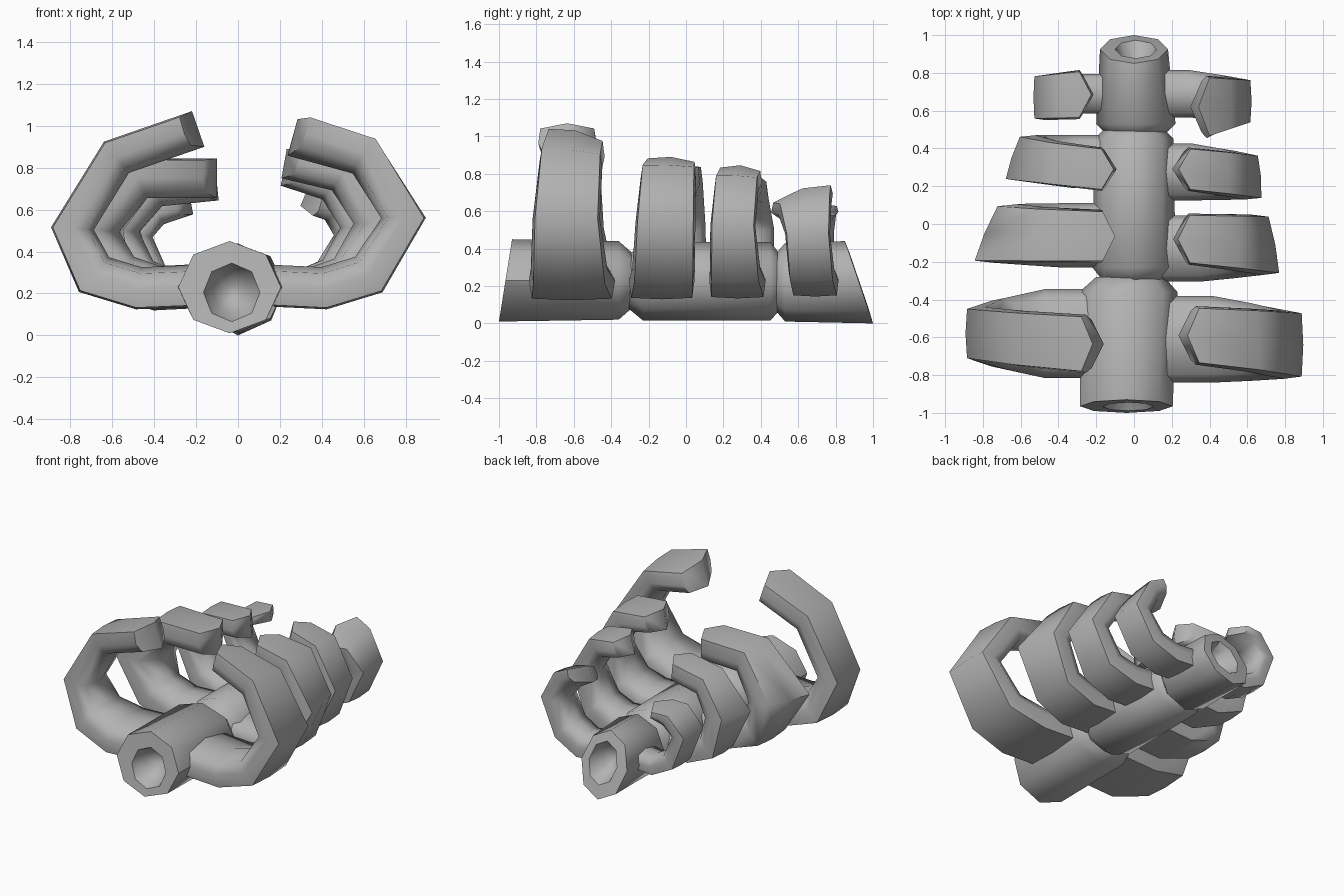
import bpy, bmesh, math
from mathutils import Vector

cube = bpy.data.objects.get("Cube")
if cube:
    bpy.data.objects.remove(cube, do_unlink=True)

# One plain grey material
grey = bpy.data.materials.new("plain_grey")
grey.use_nodes = True
colour = (0.45, 0.45, 0.45, 1)
grey.diffuse_color = colour
grey.node_tree.nodes["Principled BSDF"].inputs["Base Color"].default_value = colour


def loft(name, rings, smooth_angle):
    """Skin a list of eight-point rings and close both ends with a ridged cap."""
    bm = bmesh.new()
    loops = [[bm.verts.new(p) for p in ring] for ring in rings]
    for a, b in zip(loops, loops[1:]):
        for i in range(8):
            j = (i + 1) % 8
            bm.faces.new((a[i], a[j], b[j], b[i]))
    for end in (loops[0], loops[-1]):
        bm.faces.new(end[:5])
        bm.faces.new(end[4:] + end[:1])
    bmesh.ops.recalc_face_normals(bm, faces=bm.faces)
    mesh = bpy.data.meshes.new(name)
    bm.to_mesh(mesh)
    bm.free()
    mesh.materials.append(grey)
    obj = bpy.data.objects.new(name, mesh)
    bpy.context.collection.objects.link(obj)
    bpy.ops.object.select_all(action='DESELECT')
    obj.select_set(True)
    bpy.context.view_layer.objects.active = obj
    bpy.ops.object.shade_smooth_by_angle(angle=math.radians(smooth_angle))


def octagon(y, x, z, rx, rz, slant=0):
    """Eight-sided spine ring, leaning by slant along y at its top."""
    ring = []
    for k in range(8):
        a = math.tau * k / 8
        ring.append(Vector((x + rx * math.sin(a),
                            y + slant * math.cos(a), z + rz * math.cos(a))))
    return ring


# Spine: three blocks with tapered joints, hollow at both outer ends
loft("spine_front", [
    octagon(-0.81, -0.03, 0.21, 0.03, 0.03),
    octagon(-0.86, -0.03, 0.21, 0.09, 0.1, 0.01),
    octagon(-0.967, -0.03, 0.205, 0.135, 0.14, 0.022),
    octagon(-0.965, -0.04, 0.23, 0.245, 0.22, 0.035),
    octagon(-0.36, -0.03, 0.23, 0.26, 0.21),
    octagon(-0.28, -0.02, 0.23, 0.18, 0.14)], 50)
loft("spine_middle", [
    octagon(-0.32, 0, 0.22, 0.15, 0.13),
    octagon(-0.23, 0, 0.225, 0.22, 0.21),
    octagon(0.45, 0, 0.225, 0.21, 0.21),
    octagon(0.52, 0, 0.22, 0.14, 0.13)], 50)
loft("spine_back", [
    octagon(0.46, 0.01, 0.22, 0.14, 0.13),
    octagon(0.53, 0.01, 0.22, 0.21, 0.21),
    octagon(0.925, 0, 0.22, 0.18, 0.22, -0.075),
    octagon(0.925, 0.01, 0.23, 0.11, 0.14, -0.048),
    octagon(0.82, 0.01, 0.23, 0.07, 0.09, -0.02),
    octagon(0.78, 0.01, 0.23, 0.02, 0.03)], 50)


def rib(name, side, reach, mid, shoulder, top, tip, ys, widths, thick,
        skew=0, roll=0, tip_thick=0.9, elbow=0.84):
    """Curved rib; ys and widths are given at its base, bulge and tip."""
    path = [Vector(p) for p in (
        (0.1, 0.24), (reach * (elbow - 0.27), 0.225), (reach * elbow, 0.29),
        (reach, mid), (tip + (reach - tip) * 0.65, shoulder), (tip, top))]
    thicks = (1, 1, 1, 0.9, 0.9, tip_thick)
    section = ((1, 0), (0.92, 0.93), (0, 1), (-0.7, 0.82),
               (-1, 0), (-0.7, -0.82), (0, -1), (0.92, -0.93))
    last = len(path) - 1

    def along(values, i):
        base, bulge, end = values
        return (base, base, (base + bulge) / 2, bulge, (bulge + end) / 2, end)[i]

    rings = []
    for i, p in enumerate(path):
        before = (p - path[i - 1]).normalized() if i else None
        after = (path[i + 1] - p).normalized() if i < last else None
        tangent = ((before or after) + (after or before)).normalized()
        miter = 1 / max(0.75, tangent.dot(before or after))
        normal = Vector((tangent.y, -tangent.x))
        ring = []
        for u, v in section:
            q = p + normal * u * thick * thicks[i] * miter
            if i == last:
                q -= tangent * 0.07 * abs(v)      # pointed tip
            if i == 3:
                q.x -= skew * v                   # bulge leans forward
            q.y += roll * v * max(0, i - 3) / 2   # hook twists towards the tip
            ring.append(Vector((side * q.x, along(ys, i) + v * along(widths, i), q.y)))
        rings.append(ring)
    loft(name, rings, 70)


# Ribs: four uneven pairs, front to back
rib("rib_1_right", -1, 0.79, 0.51, 0.85, 0.985, 0.19,
    (-0.58, -0.58, -0.635), (0.235, 0.14, 0.155), 0.1, elbow=0.87)
rib("rib_1_left", 1, 0.79, 0.56, 0.85, 0.945, 0.26,
    (-0.61, -0.64, -0.59), (0.23, 0.18, 0.155), 0.1, roll=-0.035, elbow=0.79)
rib("rib_2_right", -1, 0.68, 0.51, 0.75, 0.75, 0.1,
    (-0.06, -0.05, -0.065), (0.17, 0.155, 0.14), 0.105, skew=0.065)
rib("rib_2_left", 1, 0.65, 0.54, 0.77, 0.82, 0.22,
    (-0.13, -0.11, -0.08), (0.175, 0.16, 0.135), 0.095, skew=0.03, roll=-0.01,
    tip_thick=0.75, elbow=0.81)
rib("rib_3_right", -1, 0.56, 0.51, 0.69, 0.72, 0.1,
    (0.33, 0.35, 0.29), (0.14, 0.12, 0.115), 0.085, skew=0.04)
rib("rib_3_left", 1, 0.58, 0.52, 0.72, 0.78, 0.22,
    (0.275, 0.25, 0.29), (0.15, 0.12, 0.115), 0.09, skew=0.01, roll=-0.01,
    tip_thick=0.75, elbow=0.81)
rib("rib_4_right", -1, 0.47, 0.48, 0.58, 0.61, 0.22,
    (0.69, 0.67, 0.685), (0.105, 0.12, 0.13), 0.06, tip_thick=0.55)
rib("rib_4_left", 1, 0.54, 0.48, 0.61, 0.67, 0.32,
    (0.69, 0.65, 0.62), (0.125, 0.12, 0.165), 0.08, roll=0.05, tip_thick=0.7,
    elbow=0.81)
